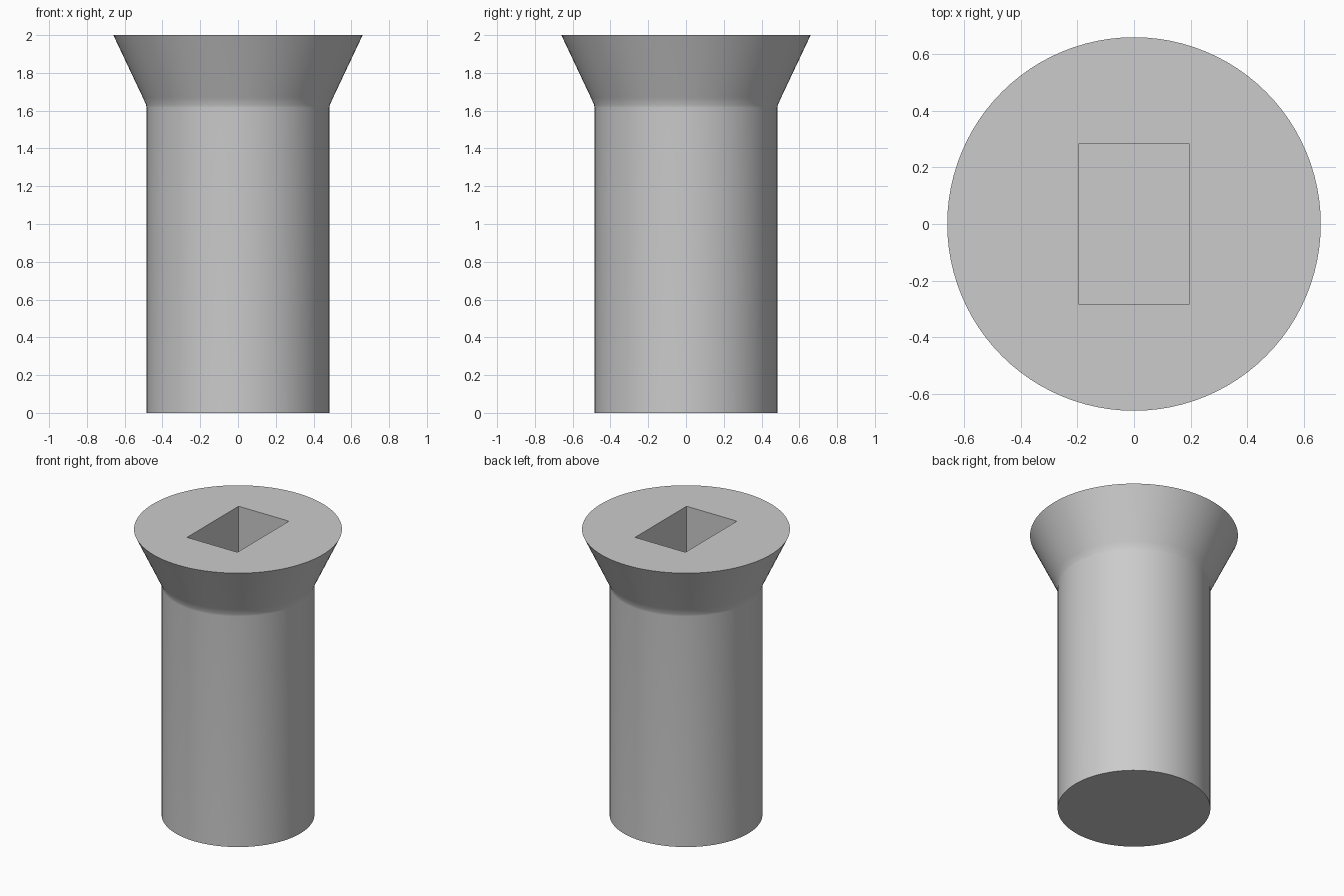
import bpy, bmesh, math
from mathutils import Vector

cube = bpy.data.objects.get("Cube")
if cube:
    bpy.data.objects.remove(cube, do_unlink=True)

# Single plain grey
grey = bpy.data.materials.new("plain_grey")
grey.use_nodes = True
colour = (0.6, 0.6, 0.6, 1)
grey.diffuse_color = colour
grey.node_tree.nodes["Principled BSDF"].inputs["Base Color"].default_value = colour


def make_object(name, bm):
    mesh = bpy.data.meshes.new(name)
    bmesh.ops.recalc_face_normals(bm, faces=bm.faces)
    bm.to_mesh(mesh)
    bm.free()
    mesh.materials.append(grey)
    obj = bpy.data.objects.new(name, mesh)
    bpy.context.collection.objects.link(obj)
    return obj


def lathe(name, profile, sides=96):
    """Closed solid from (radius, height) rings, capped at both ends."""
    bm = bmesh.new()
    rings = [[bm.verts.new((r * math.cos(2 * math.pi * i / sides),
                            r * math.sin(2 * math.pi * i / sides), z))
              for i in range(sides)] for r, z in profile]
    for low, high in zip(rings, rings[1:]):
        for i in range(sides):
            j = (i + 1) % sides
            bm.faces.new((low[i], low[j], high[j], high[i]))
    bm.faces.new(rings[0][::-1])
    bm.faces.new(rings[-1])
    return make_object(name, bm)


def box(name, size, centre):
    bm = bmesh.new()
    bmesh.ops.create_cube(bm, size=1)
    bmesh.ops.scale(bm, vec=Vector(size), verts=bm.verts)
    bmesh.ops.translate(bm, vec=Vector(centre), verts=bm.verts)
    return make_object(name, bm)


# Straight shank with a flared countersunk head, softly blended at the neck
peg = lathe("flared_peg", [(0.485, 0), (0.485, 1.615), (0.486, 1.63),
                           (0.504, 1.67), (0.66, 2)])

# Rectangular blind socket in the head
depth = 0.5
cutter = box("socket_cutter", (0.39, 0.57, depth * 2), (0, 0, 2))
cutter.hide_render = True

bpy.ops.object.select_all(action="DESELECT")
peg.select_set(True)
bpy.context.view_layer.objects.active = peg
socket = peg.modifiers.new("socket", "BOOLEAN")
socket.operation = "DIFFERENCE"
socket.solver = "EXACT"
socket.object = cutter
bpy.ops.object.modifier_apply(modifier=socket.name)
bpy.data.objects.remove(cutter, do_unlink=True)

bpy.ops.object.shade_smooth_by_angle(angle=math.radians(35))
